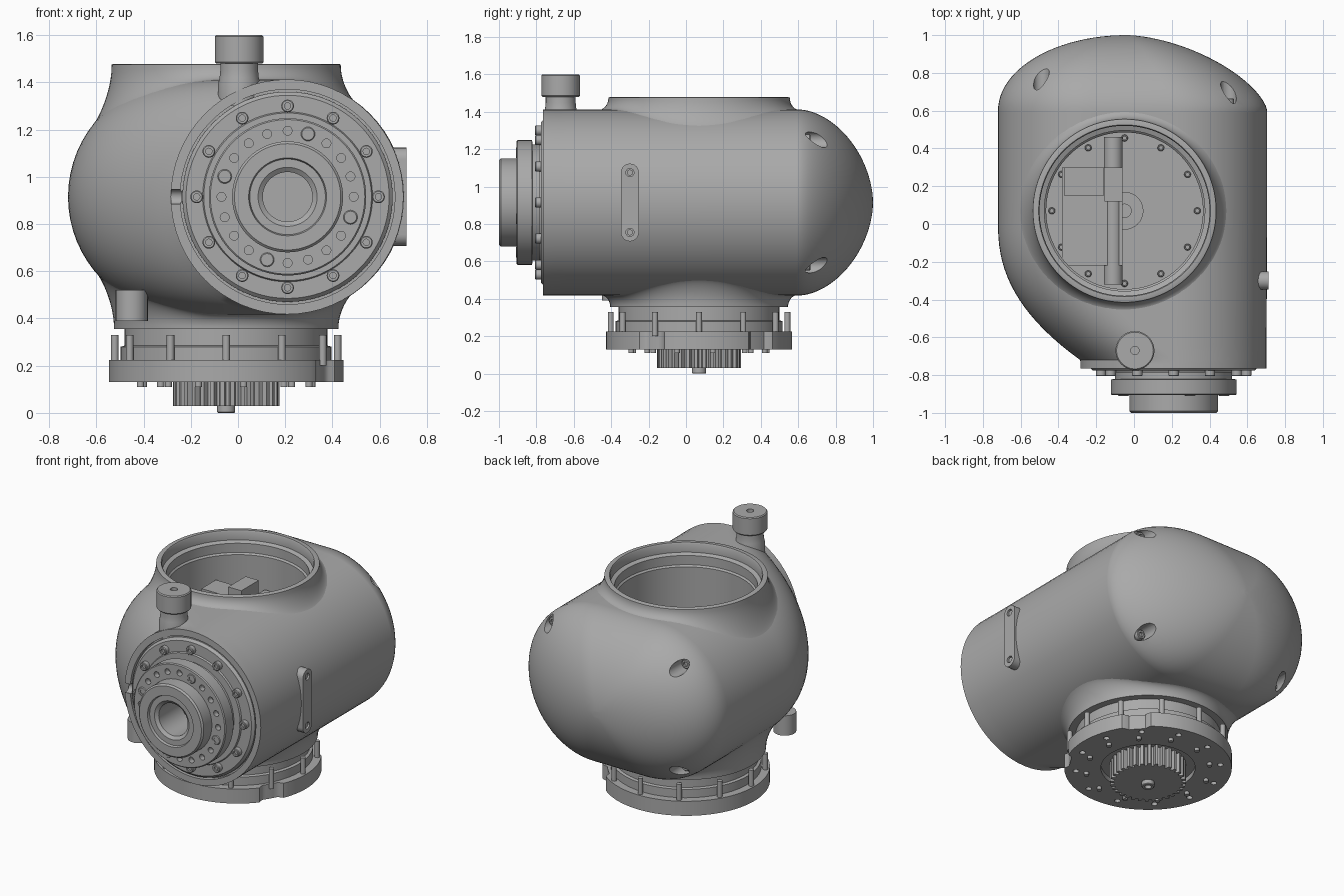
import bpy, bmesh, math
from math import sin, cos, pi, sqrt
from mathutils import Matrix, Vector

if "Cube" in bpy.data.objects:
    bpy.data.objects.remove(bpy.data.objects["Cube"])

grey = bpy.data.materials.new("machine grey")
grey.use_nodes = True
grey.diffuse_color = (0.4, 0.4, 0.4, 1)
grey.node_tree.nodes["Principled BSDF"].inputs["Base Color"].default_value = (0.4, 0.4, 0.4, 1)

MID = 0.915                      # height of the housing axis
TX, TY = -0.05, 0.07             # vertical joint axis
HUB = Vector((0.21, 0, MID))     # front joint axis
AXES = {"z": Matrix(), "-y": Matrix.Rotation(pi / 2, 4, "X"), "y": Matrix.Rotation(-pi / 2, 4, "X"),
        "x": Matrix.Rotation(pi / 2, 4, "Y")}


def finish(name, bm, matrix=Matrix()):
    bmesh.ops.recalc_face_normals(bm, faces=bm.faces)
    mesh = bpy.data.meshes.new(name)
    bm.transform(matrix)
    bm.to_mesh(mesh)
    bm.free()
    obj = bpy.data.objects.new(name, mesh)
    mesh.materials.append(grey)
    bpy.context.collection.objects.link(obj)
    return obj


def skin(bm, rings, cap_start=True, cap_end=True):
    """Bridge closed rings of points with quads."""
    rows = [[bm.verts.new(p) for p in ring] for ring in rings]
    for a, b in zip(rows, rows[1:]):
        for i in range(len(a)):
            j = (i + 1) % len(a)
            bm.faces.new((a[i], a[j], b[j], b[i]))
    if cap_start:
        bm.faces.new(rows[0])
    if cap_end:
        bm.faces.new(rows[-1])


def circle(r, z, seg):
    return [(r * cos(2 * pi * i / seg), r * sin(2 * pi * i / seg), z) for i in range(seg)]


def lathe(name, profile, center, axis="z", seg=64):
    bm = bmesh.new()
    skin(bm, [circle(r, z, seg) for r, z in profile])
    return finish(name, bm, Matrix.Translation(center) @ AXES[axis])


def pegs(name, centers, profile, axis="z", seg=14):
    """Several equal turned parts in one object."""
    bm = bmesh.new()
    for c in centers:
        m = Matrix.Translation(c) @ AXES[axis]
        skin(bm, [[m @ Vector(p) for p in circle(r, z, seg)] for r, z in profile])
    return finish(name, bm)


def prism(name, outline, z0, z1, matrix=Matrix()):
    bm = bmesh.new()
    skin(bm, [[(x, y, z) for x, y in outline] for z in (z0, z1)])
    return finish(name, bm, matrix)


def block(name, x0, x1, y0, y1, z0, z1):
    return prism(name, [(x0, y0), (x1, y0), (x1, y1), (x0, y1)], z0, z1)


def cut(obj, cutter):
    mod = obj.modifiers.new("cut", "BOOLEAN")
    mod.operation, mod.solver, mod.object = "DIFFERENCE", "EXACT", cutter
    bpy.context.view_layer.objects.active = obj
    bpy.ops.object.modifier_apply(modifier="cut")
    bpy.data.objects.remove(cutter)


def around(r, count, z=0.0, start=0.0):
    return [Vector((r * cos(start + 2 * pi * i / count), r * sin(start + 2 * pi * i / count), z))
            for i in range(count)]


def on_hub(points):
    return [HUB + Vector((p.x, 0, p.y)) for p in points]


def bolt(r, z0, z1):
    return [(r, z0), (r, z1 - 0.004), (r - 0.004, z1), (r * 0.5, z1), (r * 0.5, z1 - 0.012)]


# Housing: slot-shaped sections, rounding in at the front left, domed at the back
def section(y):
    if y <= 0.6:
        u = max(0, -y) / 0.72
        return -0.72 + 0.435 * min(1, u) ** 2.3, 0.705 - 0.004 * u, 0.4975
    t = min(1, (y - 0.6) / 0.4)
    return (-0.04 - 0.68 * sqrt(1 - t * t), -0.04 + 0.745 * (1 - t ** 1.5) ** 0.6,
            0.4975 * (1 - t ** 1.8) ** 0.55)


def slot(y, left, right, h, n=32):
    r = min(h, (right - left) / 2)
    pts = []
    for cx, a0 in ((right - r, -pi / 2), (left + r, pi / 2)):
        for i in range(n + 1):
            a = a0 + pi * i / n
            pts.append((cx + r * cos(a), y, MID + h * sin(a)))
    return pts


bm = bmesh.new()
c = HUB.x
ys = [-0.765, -0.74] + [-0.72 + 0.04 * i for i in range(19)] + [0.2, 0.4, 0.59]
ys += [0.6 + 0.4 * sin(pi / 2 * i / 24) for i in range(24)]
rings = [slot(-0.735, c - 0.455, c + 0.455, 0.455), slot(-0.765, c - 0.455, c + 0.455, 0.455)]
rings += [slot(y, *section(y)) for y in ys]
rings.append(slot(0.9995, -0.06, -0.02, 0.015))
skin(bm, rings)
housing = finish("housing", bm)
cut(housing, lathe("well_cutter", [(0.445, 0.75), (0.445, 1.6)], (TX, TY, 0)))
cut(housing, pegs("rim_notch_cutter", [Vector((-0.34, -0.755, MID))], [(0.032, 0), (0.032, 0.1)], "x", 24))

# Screw pockets in the dome, each with a screw at the bottom
for x, floor in ((-0.49, 0.675), (0.5, 0.635)):
    spots = [Vector((x, floor, MID + s * 0.335)) for s in (-1, 1)]
    cut(housing, pegs("pocket_cutter", spots, [(0.042, 0), (0.042, 0.3)], "y", 20))
    pegs("dome_screws", spots, bolt(0.03, -0.01, 0.03), "y")


# Filleted necks that blend the vertical joint into the housing
def surface(x, y):
    left, right, h = section(y)
    d = max(left + h - x, x - right + h, 0)
    return sqrt(max(0, h * h - d * d))


def neck(name, r0, inner, sign):
    seg, steps, top = 96, 12, 0.56
    cols = []
    for i in range(seg):
        a = 2 * pi * i / seg
        ux, uy = cos(a), sin(a)
        gap = top - surface(TX + r0 * ux, TY + r0 * uy)
        w = 0.035 + 0.25 * gap
        col = []
        for k in range(steps + 1):
            t = (1 - k / steps) ** 1.6
            r = r0 + w * t
            base = surface(TX + r * ux, TY + r * uy)
            col.append((r, base + (top - base) * (1 - sqrt(1 - (1 - t) ** 2)) - 0.003 * t))
        cols.append([(TX + r * ux, TY + r * uy, MID + sign * z) for r, z in col + inner])
    bm = bmesh.new()
    skin(bm, [list(ring) for ring in zip(*cols)], cap_start=False)
    return finish(name, bm)


neck("top_collar", 0.485, [(0.478, 0.563), (0.455, 0.563), (0.45, 0.555), (0.45, 0.5), (0.425, 0.49),
                           (0.425, 0.43), (0.415, 0.42), (0.415, -0.15)], 1)
neck("bottom_collar", 0.475, [(0.43, 0.56)], -1)

# Contents of the well
lathe("well_boss", [(0.1, 0.76), (0.1, 0.8), (0.035, 0.8), (0.035, 0.77)], (TX, TY, 0), seg=32)
pegs("well_screws", [p + Vector((TX, TY, 0)) for p in around(0.385, 12, 0.76)], bolt(0.018, 0, 0.03))
block("drive_unit", -0.38, -0.06, -0.22, 0.3, 0.76, 1.12)
block("connector", -0.37, -0.16, 0.15, 0.3, 1.1, 1.19)
block("rear_block", -0.155, -0.06, 0.12, 0.3, 1.1, 1.27)
pegs("cross_shaft", [Vector((-0.11, -0.32, 1.08))], [(0.05, 0), (0.05, 0.78)], "y", 24)

# Lower joint: stepped ring, notched flange, studs, gear and shaft
lathe("lower_ring", [(0.43, 0.37), (0.43, 0.285), (0.447, 0.28), (0.447, 0.22)], (TX, TY, 0), seg=96)
outline = []
for i in range(180):
    a = 2 * pi * i / 180
    dip = sum(max(0, min(1, 3.2 - abs((a - math.radians(n) + pi) % (2 * pi) - pi) * 20))
              for n in (42, 329))
    r = 0.497 - 0.03 * dip
    outline.append((TX + r * cos(a), TY + r * sin(a)))
flange = prism("lower_flange", outline, 0.13, 0.225)
cut(flange, lathe("recess_cutter", [(0.28, 0.1), (0.28, 0.16)], (TX, TY, 0)))
holes = [p + Vector((TX, TY, 0.1)) for p in around(0.43, 12, 0, pi / 12)]
cut(flange, pegs("hole_cutter", holes, [(0.018, 0), (0.018, 0.06)]))
pegs("flange_studs", [p + Vector((TX, TY, 0.2)) for p in around(0.472, 12)], [(0.016, 0), (0.016, 0.13)])
pegs("underside_screws", [p + Vector((TX, TY, 0.11)) for p in around(0.37, 12, 0, 0.2)],
     [(0.015, 0), (0.015, 0.03)])
teeth = 32
gear = []
for i in range(teeth):
    for f, r in ((0, 0.2), (0.3, 0.2), (0.42, 0.225), (0.82, 0.225)):
        a = 2 * pi * (i + f) / teeth
        gear.append((TX + r * cos(a), TY + r * sin(a)))
prism("gear", gear, 0.03, 0.17)
lathe("gear_shaft", [(0.038, 0.05), (0.038, 0.004), (0.034, 0), (0.02, 0), (0.02, 0.02)], (TX, TY, 0), seg=24)

# Front joint: turned hub with hole circle and bolts
hub = lathe("front_hub", [(0.445, 0.73), (0.445, 0.76), (0.43, 0.775), (0.36, 0.775), (0.355, 0.785),
                          (0.31, 0.785), (0.31, 0.82), (0.333, 0.823), (0.333, 0.9), (0.327, 0.906),
                          (0.235, 0.906), (0.235, 0.99), (0.225, 1.0), (0.165, 1.0), (0.16, 0.985),
                          (0.125, 0.985), (0.105, 0.97), (0.105, 0.74)], HUB, "-y", 96)
ring = on_hub(around(0.28, 20, 0, pi / 2))
plain = [p for i, p in enumerate(ring) if i % 5 != 4]
cut(hub, pegs("hub_hole_cutter", plain, [(0.019, 0.87), (0.019, 0.95)], "-y"))
pegs("hub_pins", ring[4::5], bolt(0.03, 0.89, 0.91), "-y", 20)
pegs("hub_bolts", on_hub(around(0.385, 12)), bolt(0.027, 0.76, 0.806), "-y", 20)

# Breather knob on top
lathe("breather_knob", [(0.09, 1.3), (0.09, 1.39), (0.083, 1.42), (0.08, 1.45), (0.08, 1.48), (0.098, 1.48),
                        (0.103, 1.486), (0.103, 1.594), (0.097, 1.6), (0.022, 1.6), (0.022, 1.57)],
      (0.005, -0.67, 0), seg=48)

# Side plate with two screws
plate = []
for i in range(26):
    a = pi * (i % 13) / 12 + (0 if i < 13 else pi)
    plate.append((0.048 * cos(a) - 0.3, 0.048 * sin(a) + MID + (0.16 if i < 13 else -0.16)))
to_side = Matrix(((0, 0, 1, 0), (1, 0, 0, 0), (0, 1, 0, 0), (0, 0, 0, 1)))
side = prism("side_plate", plate, 0.63, 0.713, to_side)
spots = [Vector((0.69, -0.3, MID + s * 0.16)) for s in (-1, 1)]
cut(side, pegs("plate_hole_cutter", spots, [(0.022, 0), (0.022, 0.1)], "x"))
pegs("plate_screws", spots, [(0.016, -0.01), (0.016, 0.015)], "x")

# Small post under the front left of the housing
lathe("lower_post", [(0.068, 0.39), (0.068, 0.52)], (-0.45, -0.38, 0), seg=32)

bpy.ops.object.select_all(action="DESELECT")
for obj in bpy.context.collection.objects:
    if obj.type == "MESH" and grey.name in obj.data.materials:
        obj.select_set(True)
        bpy.context.view_layer.objects.active = obj
bpy.ops.object.shade_smooth_by_angle(angle=math.radians(32))
